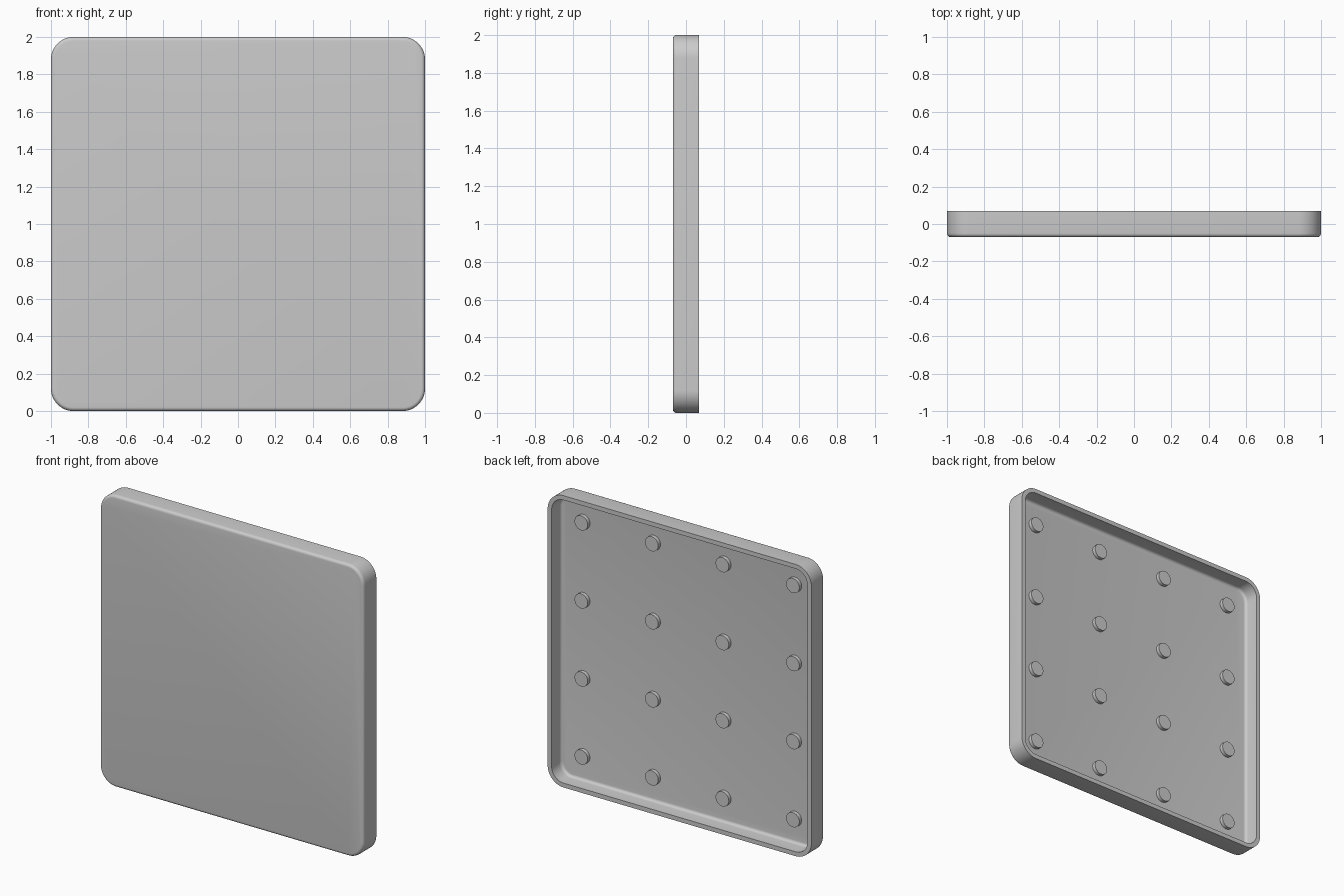
import bpy, bmesh
from math import sin, cos, pi, radians

cube = bpy.data.objects.get("Cube")
if cube:
    bpy.data.objects.remove(cube, do_unlink=True)

HALF, CORNER, WALL, FILLET = 1.0, 0.12, 0.03, 0.02
FRONT, BACK, FLOOR = -0.07, 0.07, -0.035
PEG_RADIUS, PEG_HEIGHT, PITCH = 0.05, 0.025, 0.535

grey = bpy.data.materials.new("light grey")
grey.use_nodes = True
grey.diffuse_color = (0.6, 0.6, 0.6, 1)
grey.node_tree.nodes["Principled BSDF"].inputs["Base Color"].default_value = (0.6, 0.6, 0.6, 1)


def finish(obj):
    """Give the part its colour and smooth its rounded faces."""
    obj.data.materials.append(grey)
    bpy.ops.object.select_all(action="DESELECT")
    obj.select_set(True)
    bpy.context.view_layer.objects.active = obj
    bpy.ops.object.shade_smooth_by_angle(angle=radians(30))


def rounded_square(bm, inset, y, steps=12):
    """Ring of vertices around a square with round corners, moved inward by inset."""
    verts = []
    centre = HALF - CORNER
    for quarter, (sx, sz) in enumerate([(1, 1), (-1, 1), (-1, -1), (1, -1)]):
        for i in range(steps + 1):
            a = (quarter + i / steps) * pi / 2
            r = CORNER - inset
            verts.append(bm.verts.new((sx * centre + r * cos(a), y,
                                       HALF + sz * centre + r * sin(a))))
    return verts


# Tray section: rounded front edge, outer wall, rim, inner wall, rounded floor edge
arc = [i / 5 * pi / 2 for i in range(6)]
section = [(FILLET * (1 - sin(a)), FRONT + FILLET * (1 - cos(a))) for a in arc]
section += [(0, BACK), (WALL, BACK)]
section += [(WALL + FILLET * (1 - cos(a)), FLOOR + FILLET * (1 - sin(a))) for a in arc]

bm = bmesh.new()
rings = [rounded_square(bm, inset, y) for inset, y in section]
for a, b in zip(rings, rings[1:]):
    for i in range(len(a)):
        j = (i + 1) % len(a)
        bm.faces.new((a[i], a[j], b[j], b[i]))
bm.faces.new(rings[0])
bm.faces.new(rings[-1])
bmesh.ops.recalc_face_normals(bm, faces=bm.faces)
mesh = bpy.data.meshes.new("tray")
bm.to_mesh(mesh)
bm.free()
tray = bpy.data.objects.new("tray", mesh)
bpy.context.collection.objects.link(tray)
finish(tray)

# Four by four round pegs standing on the tray floor
sink = 0.005
for row in range(4):
    for col in range(4):
        bpy.ops.mesh.primitive_cylinder_add(
            vertices=32, radius=PEG_RADIUS, depth=PEG_HEIGHT + sink,
            location=((col - 1.5) * PITCH, FLOOR + (PEG_HEIGHT - sink) / 2,
                      HALF + (row - 1.5) * PITCH),
            rotation=(pi / 2, 0, 0))
        peg = bpy.context.object
        peg.name = f"peg_{row + 1}_{col + 1}"
        finish(peg)
